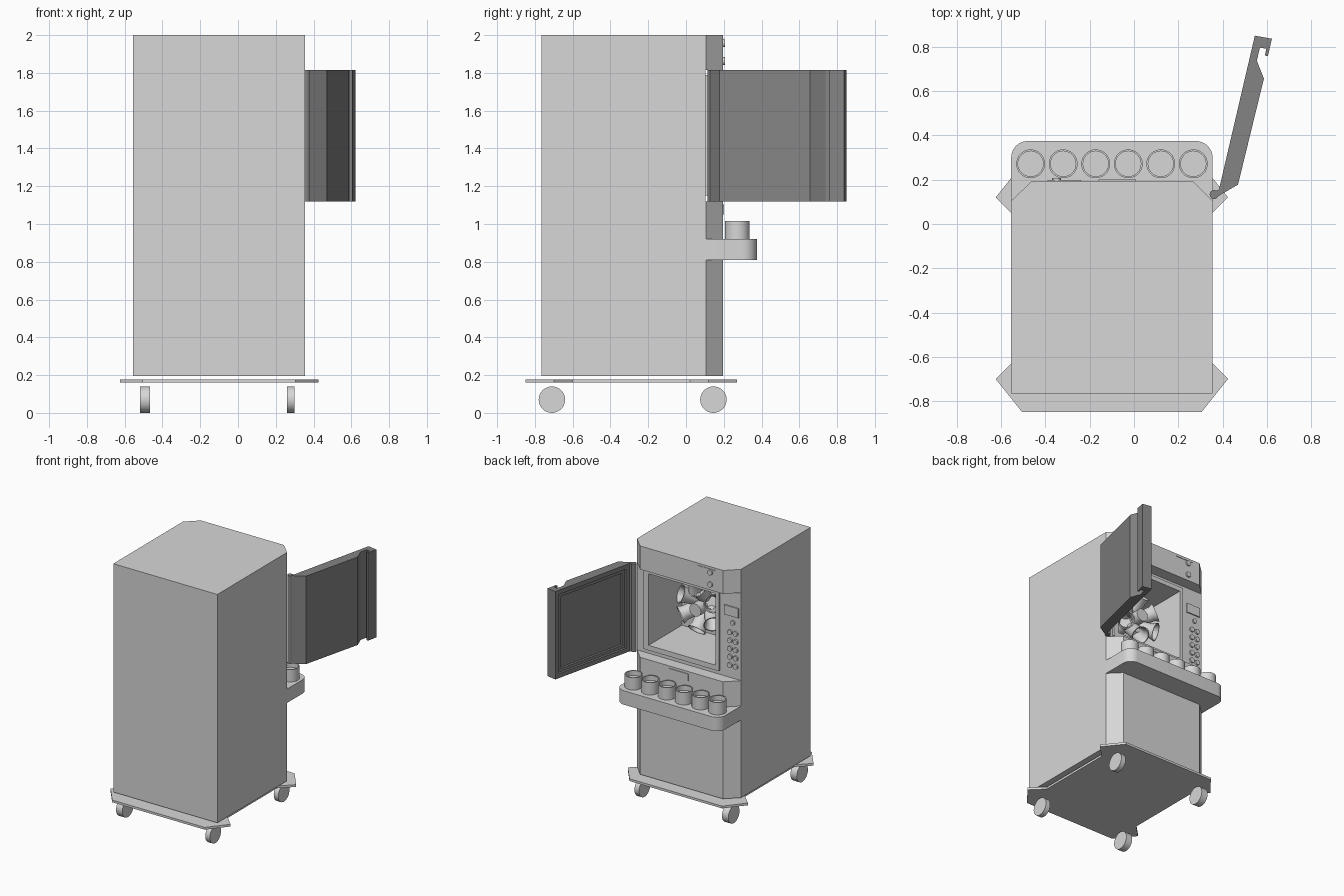
import bpy, bmesh, math
from mathutils import Vector

cube = bpy.data.objects.get("Cube")
if cube:
    bpy.data.objects.remove(cube, do_unlink=True)


def material(name, value):
    m = bpy.data.materials.new(name)
    m.use_nodes = True
    colour = (value, value, value, 1)
    m.diffuse_color = colour
    m.node_tree.nodes["Principled BSDF"].inputs["Base Color"].default_value = colour
    return m


GREY = material("light_grey", 0.68)
DARK = material("dark_grey", 0.23)


def finish(name, bm, mat=GREY, smooth=False):
    bmesh.ops.recalc_face_normals(bm, faces=bm.faces)
    mesh = bpy.data.meshes.new(name)
    bm.to_mesh(mesh)
    bm.free()
    ob = bpy.data.objects.new(name, mesh)
    bpy.context.collection.objects.link(ob)
    mesh.materials.append(mat)
    if smooth:
        bpy.ops.object.select_all(action='DESELECT')
        ob.select_set(True)
        bpy.context.view_layer.objects.active = ob
        bpy.ops.object.shade_smooth_by_angle(angle=math.radians(35))
    return ob


def prism_mesh(points, z0, z1):
    bm = bmesh.new()
    face = bm.faces.new([bm.verts.new((x, y, z0)) for x, y in points])
    top = bmesh.ops.extrude_face_region(bm, geom=[face])["geom"]
    verts = [v for v in top if isinstance(v, bmesh.types.BMVert)]
    bmesh.ops.translate(bm, verts=verts, vec=(0, 0, z1 - z0))
    bmesh.ops.recalc_face_normals(bm, faces=bm.faces)
    return bm


def prism(name, points, z0, z1, mat=GREY, smooth=False):
    return finish(name, prism_mesh(points, z0, z1), mat, smooth)


def box(name, x0, x1, y0, y1, z0, z1, mat=GREY):
    return prism(name, [(x0, y0), (x1, y0), (x1, y1), (x0, y1)], z0, z1, mat)


def lathe(name, profile, base, axis, mat=GREY, n=32):
    """Spin (radius, height) points about an axis starting at base."""
    bm = bmesh.new()
    rings = []
    for r, h in profile:
        if r == 0:
            rings.append([bm.verts.new((0, 0, h))] * n)
        else:
            rings.append([bm.verts.new((r * math.cos(math.tau * i / n),
                                        r * math.sin(math.tau * i / n), h))
                          for i in range(n)])
    for a, b in zip(rings, rings[1:]):
        for i in range(n):
            j = (i + 1) % n
            bm.faces.new(list(dict.fromkeys((a[i], a[j], b[j], b[i]))))
    rot = Vector(axis).to_track_quat('Z', 'Y').to_matrix().to_4x4()
    bmesh.ops.transform(bm, matrix=rot, verts=bm.verts)
    bmesh.ops.translate(bm, verts=bm.verts, vec=base)
    return finish(name, bm, mat, True)


def disc(name, r, depth, base, axis, mat=GREY, n=32):
    return lathe(name, [(0, 0), (r, 0), (r, depth), (0, depth)], base, axis, mat, n)


def cut(target, cutter):
    mod = target.modifiers.new("cut", 'BOOLEAN')
    mod.operation = 'DIFFERENCE'
    mod.solver = 'EXACT'
    mod.object = cutter
    bpy.context.view_layer.objects.active = target
    bpy.ops.object.modifier_apply(modifier=mod.name)
    bpy.data.objects.remove(cutter, do_unlink=True)


L, R = -0.555, 0.355            # cabinet sides
BACK, FACE, STEP = -0.765, 0.195, 0.105
DOOR_Z = (1.12, 1.815)

# Cabinet with door recess and mixing chamber
cabinet = prism("cabinet", [(L, BACK), (R, BACK), (R, STEP), (0.265, FACE),
                            (-0.46, FACE), (L, STEP)], 0.195, 2.0)
cut(cabinet, box("recess_cutter", -0.7, 0.5, STEP - 0.001, 0.4, *DOOR_Z))
cut(cabinet, box("chamber_cutter", -0.34, 0.245, -0.3, 0.3, 1.19, 1.755))

# Raised frame around the chamber opening
Y1 = STEP + 0.012
box("frame_top", -0.37, 0.29, STEP - 0.005, Y1, 1.755, 1.79)
box("frame_bottom", -0.37, 0.29, STEP - 0.005, Y1, 1.15, 1.19)
box("frame_right", -0.37, -0.34, STEP - 0.005, Y1, 1.19, 1.755)
box("frame_left", 0.245, 0.29, STEP - 0.005, Y1, 1.19, 1.755)

# Rotor with six flared cups
centre = Vector((-0.08, -0.02, 1.51))
disc("rotor_hub", 0.05, 0.3, (centre.x, -0.3, centre.z), (0, 1, 0))
for i in range(6):
    a = math.radians(30 + 60 * i)
    radial = Vector((math.cos(a), 0, math.sin(a)))
    axis = (radial * 0.7 + Vector((0, 0.7, 0))).normalized()
    lathe("rotor_cup", [(0, 0), (0.05, 0), (0.056, 0.13), (0.07, 0.16),
                        (0.062, 0.16), (0.048, 0.12), (0.044, 0.03), (0, 0.03)],
          centre + radial * 0.165 - axis * 0.16, axis)

# Control panel: display plate and buttons
box("display_plate", -0.535, -0.41, STEP - 0.005, STEP + 0.008, 1.61, 1.685)
disc("start_button", 0.018, 0.014, (-0.485, STEP - 0.002, 1.56), (0, 1, 0), n=16)
for row in range(5):
    for x in (-0.46, -0.51):
        disc("button", 0.02, 0.014, (x, STEP - 0.002, 1.48 - 0.065 * row), (0, 1, 0), n=16)

# Upper knobs, trim strip and lower latch
for z in (1.957, 1.862):
    disc("knob", 0.021, 0.014, (-0.35, FACE - 0.002, z), (0, 1, 0), n=20)
box("trim_strip", -0.39, -0.24, FACE - 0.005, FACE + 0.004, 1.977, 1.983)
box("latch_bar", -0.16, 0.01, FACE - 0.005, FACE + 0.005, 1.095, 1.102)
box("latch_hook", -0.16, -0.15, FACE - 0.005, FACE + 0.007, 1.05, 1.102)

# Shelf with rounded outer corners
rad = 0.075
shelf = [(L, STEP), (R, STEP)]
for cx, start in ((R - rad, 0), (L + rad, 90)):
    for k in range(9):
        a = math.radians(start + 90 * k / 8)
        shelf.append((cx + rad * math.cos(a), 0.375 - rad + rad * math.sin(a)))
prism("shelf", shelf, 0.81, 0.92, smooth=True)

# Row of open cups on the shelf
for i in range(6):
    lathe("shelf_cup", [(0, 0), (0.065, 0), (0.065, 0.098), (0.057, 0.098),
                        (0.057, 0.06), (0, 0.06)],
          (-0.467 + 0.147 * i, 0.272, 0.919), (0, 0, 1))

# Open door: extruded section with a stepped inner panel
section = [(0.345, 0.135), (0.362, 0.115), (0.47, 0.178), (0.587, 0.657),
           (0.555, 0.738), (0.569, 0.797), (0.598, 0.792), (0.591, 0.762),
           (0.605, 0.758), (0.623, 0.837), (0.546, 0.851), (0.384, 0.156)]
bm = prism_mesh(section, *DOOR_Z)
inner = max((f for f in bm.faces if f.normal.x < -0.8), key=lambda f: f.calc_area())
for width, depth in ((0.05, 0), (0.004, -0.012), (0.035, 0), (0.004, -0.012)):
    bmesh.ops.inset_region(bm, faces=[inner], thickness=width, depth=depth)
finish("door", bm, DARK)
disc("door_hinge", 0.02, DOOR_Z[1] - DOOR_Z[0], (0.362, 0.133, DOOR_Z[0]), (0, 0, 1), DARK, 20)

# Base plate with splayed corner tabs
half = [(0.405, -0.85), (0.525, -0.70), (0.425, -0.60),
        (0.425, 0.02), (0.525, 0.12), (0.405, 0.27)]
plate = [(x - 0.1, y) for x, y in half] + [(-x - 0.1, y) for x, y in reversed(half)]
prism("base_plate", plate, 0.16, 0.178)

# Castor wheels
for x, width in ((-0.52, 0.055), (0.26, 0.04)):
    for y in (-0.71, 0.145):
        disc("wheel", 0.07, width, (x, y, 0.07), (1, 0, 0))
